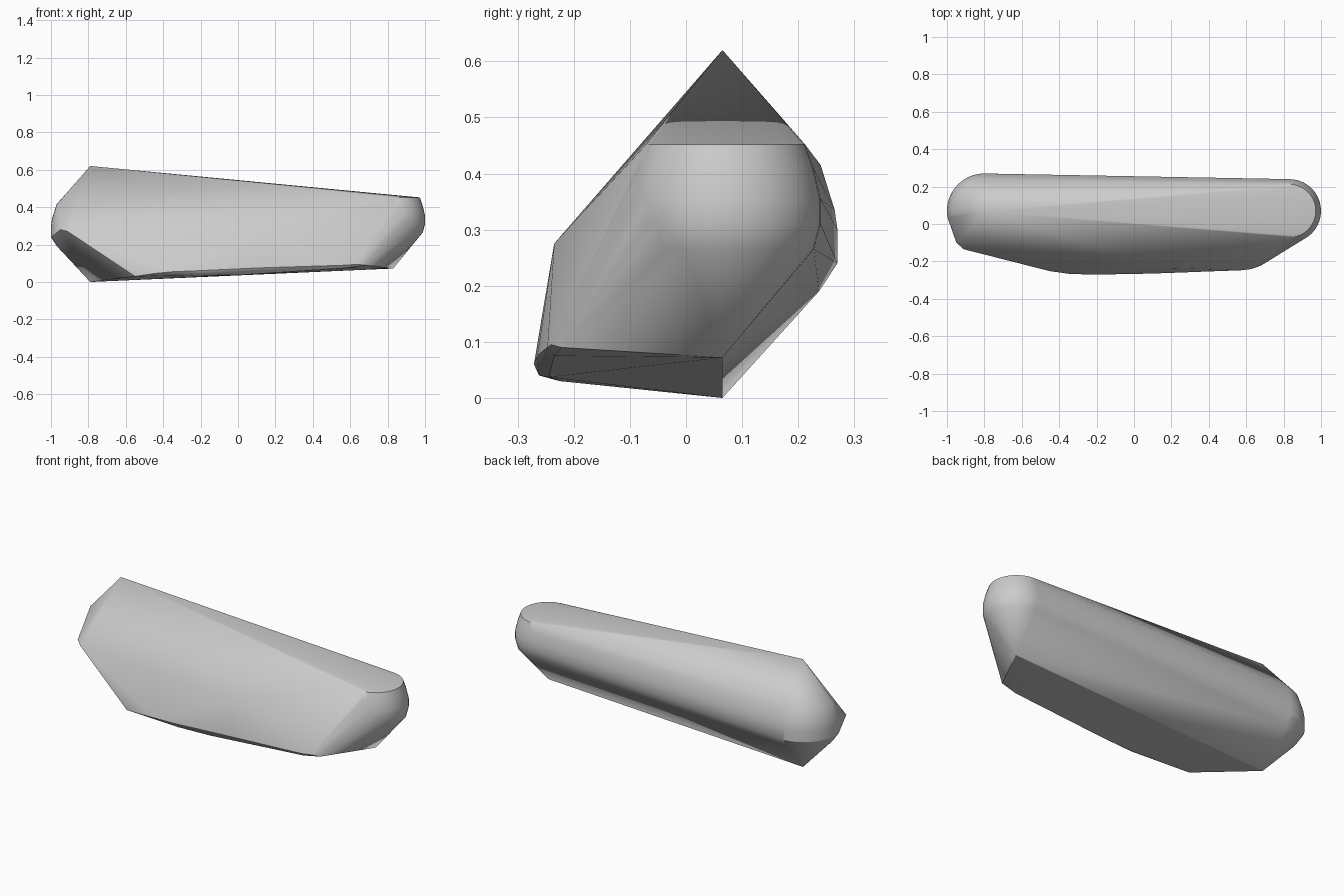
import bpy, bmesh, math

cube = bpy.data.objects.get("Cube")
if cube:
    bpy.data.objects.remove(cube, do_unlink=True)

stone = bpy.data.materials.new("stone grey")
stone.use_nodes = True
grey = (0.6, 0.6, 0.6, 1)
stone.diffuse_color = grey
stone.node_tree.nodes["Principled BSDF"].inputs["Base Color"].default_value = grey

AXIS_Y = 0.07
points = []


def round_end(x, start, stop, rings, steps=20):
    """Stacked arcs (radius, height) that form one rounded end."""
    for radius, z in rings:
        for i in range(steps + 1):
            a = math.radians(start + (stop - start) * i / steps)
            points.append((x + radius * math.cos(a), AXIS_Y + radius * math.sin(a), z))


# Rounded ends: the low blunt one and the tall one
round_end(0.83, -90, 90, [(0.142, 0.452), (0.157, 0.41), (0.17, 0.355), (0.17, 0.31), (0.158, 0.265)])
round_end(-0.8, 90, 190, [(0.17, 0.415), (0.195, 0.335), (0.2, 0.3), (0.2, 0.24), (0.167, 0.19)])

# Peak and the two keel corners
points += [(-0.79, 0.065, 0.62), (-0.79, 0.065, 0), (0.83, 0.065, 0.072)]

# Front shoulder
points += [(-0.95, -0.1, 0.28), (-0.91, -0.135, 0.27), (0.15, -0.235, 0.275)]

# Softly rounded lower front edge
points += [(-0.55, -0.225, 0.03), (-0.45, -0.252, 0.045), (-0.35, -0.266, 0.055),
           (-0.22, -0.271, 0.06), (-0.2, -0.262, 0.04), (0, -0.245, 0.037),
           (0.1, -0.265, 0.075), (0.58, -0.247, 0.09), (0.63, -0.24, 0.095),
           (0.68, -0.222, 0.09), (0.58, -0.235, 0.075)]

# Wrap one convex skin around the framework
bm = bmesh.new()
verts = [bm.verts.new(p) for p in points]
hull = bmesh.ops.convex_hull(bm, input=verts)
unused = {v for v in hull["geom_interior"] + hull["geom_unused"] if isinstance(v, bmesh.types.BMVert)}
bmesh.ops.delete(bm, geom=list(unused), context='VERTS')
bmesh.ops.remove_doubles(bm, verts=bm.verts, dist=0.001)
bmesh.ops.recalc_face_normals(bm, faces=bm.faces)

mesh = bpy.data.meshes.new("rock_body")
bm.to_mesh(mesh)
bm.free()
mesh.materials.append(stone)
rock = bpy.data.objects.new("rock_body", mesh)
bpy.context.collection.objects.link(rock)

# Smooth shading with crisp ridges
bpy.context.view_layer.objects.active = rock
rock.select_set(True)
bpy.ops.object.shade_smooth_by_angle(angle=math.radians(30))
